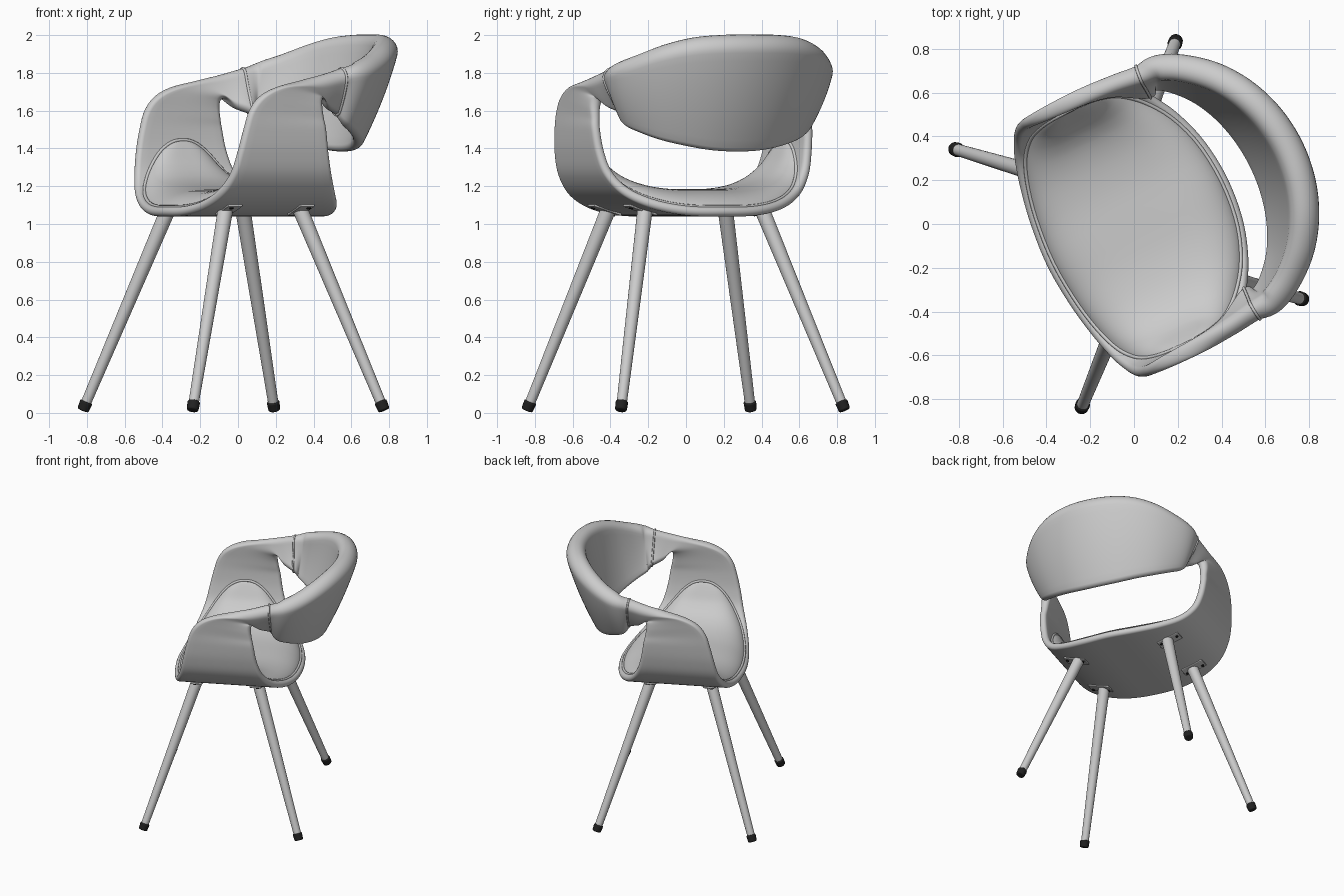
import bpy, bmesh, math
from mathutils import Vector, Matrix

if "Cube" in bpy.data.objects:
    bpy.data.objects.remove(bpy.data.objects["Cube"])

TURN = Matrix.Rotation(math.radians(-63.9), 4, 'Z')   # chair is turned on its axis

# --- Control stations of the continuous band: front/top edge F, rear/bottom edge R,
#     half thickness at each edge, outward bulge
stations = []
for x, z, yf, yr in [(0, 1.065, -.44, .475), (.2, 1.07, -.425, .455), (.37, 1.103, -.395, .40),
                     (.50, 1.168, -.36, .325), (.578, 1.265, -.325, .265), (.612, 1.38, -.30, .23),
                     (.626, 1.5, -.272, .21)]:
    stations.append([x, yf, z, x, yr, z, .025, .025, 0])
for k, (F, R) in enumerate([((.63, -.24, 1.60), (.622, .198, 1.56)),
                            ((.63, -.18, 1.675), (.618, .19, 1.62)),
                            ((.63, -.08, 1.725), (.605, .195, 1.66)),
                            ((.63, .06, 1.757), (.58, .215, 1.66)),
                            ((.625, .19, 1.785), (.545, .25, 1.615)),
                            ((.612, .32, 1.82), (.502, .325, 1.58))]):
    t = .026 + .005 * k
    stations.append([*F, *R, t, min(t, .036), .002 * k])
SEAM = len(stations) - 1
for deg, zf, zr in [(72, 1.858, 1.525), (60, 1.895, 1.485), (45, 1.947, 1.445),
                    (30, 1.984, 1.415), (15, 1.998, 1.392), (0, 2.0, 1.385)]:
    s, c = math.sin(math.radians(deg)), math.cos(math.radians(deg))
    stations.append([.627 * s, .25 + .55 * c, zf, .55 * s, .25 + .36 * c, zr,
                     .06 + .016 * c, .028, .015])
# mirror to the other side, closing the ring
for st in stations[-2:0:-1]:
    m = list(st)
    m[0], m[3] = -m[0], -m[3]
    stations.append(m)
N = len(stations)


def station(s):
    """Periodic Catmull-Rom through the control stations."""
    i = math.floor(s)
    f = s - i
    a, b, c, d = (stations[(i + k) % N] for k in (-1, 0, 1, 2))
    return [.5 * (2 * q + (r - p) * f + (2 * p - 5 * q + 4 * r - w) * f * f
                  + (3 * q - p - 3 * r + w) * f ** 3) for p, q, r, w in zip(a, b, c, d)]


def frame(s):
    v = station(s)
    mids = []
    for e in (-.1, .1):
        w = station(s + e)
        mids.append(Vector(w[:3]) + Vector(w[3:6]))
    F, R = Vector(v[:3]), Vector(v[3:6])
    return F, R, (R - F).cross(mids[1] - mids[0]).normalized(), v[6], v[7], v[8]


def section(s, grow=0):
    """Closed rounded cross-section of the band at station s."""
    F, R, n, tf, tr, bulge = frame(s)
    L = (R - F).length
    arc = [math.pi / 2 * k / 6 for k in range(7)]
    prof = [(tf * (1 - math.cos(a)) / L, math.sin(a)) for a in arc]
    end = [(1 - tr * (1 - math.cos(a)) / L, math.sin(a)) for a in reversed(arc)]
    u0, u1 = prof[-1][0], end[0][0]
    prof += [(u0 + (u1 - u0) * k / 12, 1) for k in range(1, 12)] + end

    def pt(u, h, side):
        t = tf + (tr - tf) * u ** 1.2
        return F.lerp(R, u) + n * (bulge * 4 * u * (1 - u) + side * h * (t + grow))
    return [pt(u, h, 1) for u, h in prof] + [pt(u, h, -1) for u, h in prof[-2:0:-1]]


def mesh_object(name, rows, wrap=False, caps=False):
    bm = bmesh.new()
    vs = [[bm.verts.new(p) for p in row] for row in rows]
    n = len(rows[0])
    for a, b in zip(vs, vs[1:]):
        for j in range(n if wrap else n - 1):
            k = (j + 1) % n
            bm.faces.new((a[j], a[k], b[k], b[j]))
    if caps:
        bm.faces.new(vs[0])
        bm.faces.new(vs[-1])
    bmesh.ops.remove_doubles(bm, verts=bm.verts, dist=1e-5)
    bmesh.ops.recalc_face_normals(bm, faces=bm.faces)
    me = bpy.data.meshes.new(name)
    bm.to_mesh(me)
    bm.free()
    ob = bpy.data.objects.new(name, me)
    bpy.context.collection.objects.link(ob)
    me.shade_smooth()
    me.set_sharp_from_angle(angle=math.radians(50))
    return ob


def piping(name, pts, r):
    cu = bpy.data.curves.new(name, 'CURVE')
    cu.dimensions, cu.bevel_depth, cu.bevel_resolution = '3D', r, 2
    sp = cu.splines.new('POLY')
    sp.points.add(len(pts) - 1)
    for p, q in zip(sp.points, pts):
        p.co = (*q, 1)
    sp.use_cyclic_u = True
    ob = bpy.data.objects.new(name, cu)
    bpy.context.collection.objects.link(ob)


# --- Shell with arms, and the backrest joined at the seams
STEP = 6
mesh_object("seat_shell", [section(k / STEP) for k in range(-SEAM * STEP, SEAM * STEP + 1)], True, True)
mesh_object("backrest", [section(k / STEP) for k in range(SEAM * STEP, (N - SEAM) * STEP + 1)], True, True)
for side, s in (("right", SEAM), ("left", N - SEAM)):
    piping(side + "_arm_seam", section(s), .007)


# --- Lens-shaped seat cushion lying in the shell
def cushion_point(a, v, lift=0):
    F, R, n, tf, tr, _ = frame(a * 5.5)
    w = (1 - abs(a) ** 3.2) ** .45
    puff = .1 * (1 - v ** 4) ** .7 * min(1, 1.1 * w) * (1 - .5 * a * a)
    return F.lerp(R, .5 + .465 * w * v) - n * (.02 + puff + lift)


A = [math.sin(math.pi * (k / 60 - .5)) for k in range(61)]
V = [math.sin(math.pi * (k / 28 - .5)) for k in range(29)]
mesh_object("seat_cushion", [[cushion_point(a, v) for v in V] for a in A])
piping("cushion_piping", [cushion_point(a, -1, .006) for a in A]
       + [cushion_point(a, 1, .006) for a in A[-2:0:-1]], .009)

# --- Legs, foot caps, mounting plates and screws
black = bpy.data.materials.new("black_rubber")
black.diffuse_color = (.015, .015, .015, 1)
black.use_nodes = True
black.node_tree.nodes["Principled BSDF"].inputs["Base Color"].default_value = black.diffuse_color


def rod(name, a, b, ra, rb, mat=None, bevel=0):
    d = b - a
    bpy.ops.mesh.primitive_cone_add(vertices=28, radius1=ra, radius2=rb, depth=d.length,
                                    location=(a + b) / 2,
                                    rotation=d.to_track_quat('Z', 'Y').to_euler())
    ob = bpy.context.object
    ob.name = name
    bpy.ops.object.shade_smooth_by_angle()
    if mat:
        ob.data.materials.append(mat)
    if bevel:
        m = ob.modifiers.new("round", 'BEVEL')
        m.width, m.segments = bevel, 3


for sx, side in ((1, "right"), (-1, "left")):
    for sy, end in ((1, "back"), (-1, "front")):
        name = f"{end}_{side}_"
        foot = Vector((sx * .66 - .01, -.022 + sy * .565, .013))
        top = Vector((sx * .338 - .005, -.02 + sy * .213, 1.10))
        axis = (top - foot).normalized()
        rod(name + "leg", foot + axis * .03, top, .027, .041)
        rod(name + "foot_cap", foot, foot + axis * .052, .031, .034, black, .008)
        # plate follows the slope of the shell underside
        tilt = Matrix.Rotation(-sx * math.radians(17), 4, 'Y')
        place = Matrix.Translation((sx * .365, -.02 + sy * .213, 1.074)) @ tilt
        bpy.ops.mesh.primitive_cube_add(size=1)
        plate = bpy.context.object
        plate.name = name + "plate"
        plate.data.transform(Matrix.Diagonal((.17, .085, .014, 1)))
        plate.matrix_world = place
        m = plate.modifiers.new("round", 'BEVEL')
        m.width, m.segments = .006, 2
        for k in (-1, 1):
            p = place @ Vector((k * .062, sy * .015, -.013))
            q = place @ Vector((k * .062, sy * .015, 0))
            rod(name + "screw", p, q, .011, .011, black)

# --- Turn the whole chair
bpy.context.view_layer.update()
for ob in bpy.context.collection.objects:
    ob.matrix_world = TURN @ ob.matrix_world
